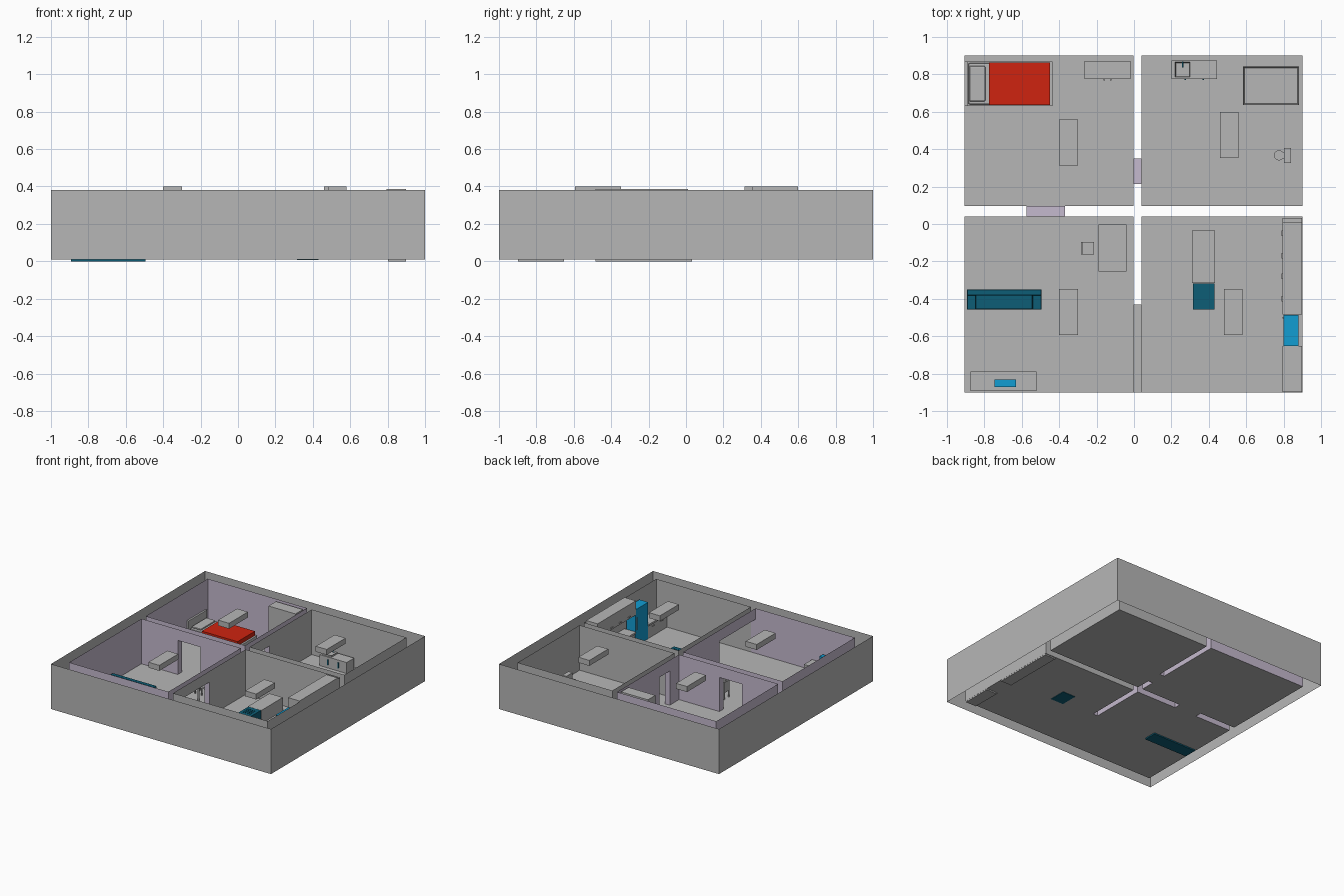
import bpy, bmesh
from mathutils import Vector

cube = bpy.data.objects.get("Cube")
if cube:
    bpy.data.objects.remove(cube, do_unlink=True)


def material(name, rgb):
    m = bpy.data.materials.new(name)
    m.use_nodes = True
    m.diffuse_color = (*rgb, 1)
    m.node_tree.nodes["Principled BSDF"].inputs["Base Color"].default_value = (*rgb, 1)
    return m


GREY = material("plain grey", (0.47, 0.47, 0.47))
LILAC = material("lilac paint", (0.56, 0.49, 0.62))
RED = material("blanket red", (0.62, 0.017, 0.005))
BLUE = material("bright blue", (0.006, 0.34, 0.65))
TEAL = material("dark teal", (0.004, 0.11, 0.18))

FLOOR, TOP, HEAD = 0.01, 0.38, 0.29


def finish(name, bm, mat):
    mesh = bpy.data.meshes.new(name)
    bm.to_mesh(mesh)
    bm.free()
    mesh.materials.append(mat)
    ob = bpy.data.objects.new(name, mesh)
    bpy.context.collection.objects.link(ob)
    return ob


def box(name, x, y, z, mat=GREY, bevel=0):
    bm = bmesh.new()
    bmesh.ops.create_cube(bm, size=1)
    for v in bm.verts:
        v.co = Vector([a[0] + (c + 0.5) * (a[1] - a[0]) for a, c in zip((x, y, z), v.co)])
    ob = finish(name, bm, mat)
    if bevel:
        mod = ob.modifiers.new("soft edge", "BEVEL")
        mod.width, mod.segments = bevel, 2
    return ob


def cylinder(name, centre, r, z, mat=GREY, r_top=None):
    bm = bmesh.new()
    bmesh.ops.create_cone(bm, cap_ends=True, segments=20, radius1=r,
                          radius2=r if r_top is None else r_top, depth=z[1] - z[0])
    bmesh.ops.translate(bm, verts=bm.verts, vec=(*centre, (z[0] + z[1]) / 2))
    return finish(name, bm, mat)


def basin(name, x, y, z, rim, depth, mat=GREY):
    # box with an inset, sunken top
    ob = box(name, x, y, z, mat)
    bm = bmesh.new()
    bm.from_mesh(ob.data)
    bm.normal_update()
    top = [f for f in bm.faces if f.normal.z > 0.9]
    bmesh.ops.inset_region(bm, faces=top, thickness=rim)
    bmesh.ops.translate(bm, verts=top[0].verts, vec=(0, 0, -depth))
    bm.to_mesh(ob.data)
    bm.free()
    return ob


def add_quad(bm, pts):
    bm.faces.new([bm.verts.new(p) for p in pts])


def add_wall(bm, a, b, z0=FLOOR, z1=TOP):
    add_quad(bm, [(*a, z0), (*b, z0), (*b, z1), (*a, z1)])


def room(name, x, y, mat, openings=()):
    # floor and inward-facing wall sheets; openings are (side, start, end)
    bm = bmesh.new()
    add_quad(bm, [(x[0], y[0], FLOOR), (x[1], y[0], FLOOR), (x[1], y[1], FLOOR), (x[0], y[1], FLOOR)])
    finish(name + "_floor", bm, GREY)
    bm = bmesh.new()
    for side in "NESW":
        along_x = side in "NS"
        fixed = {"N": y[1], "S": y[0], "E": x[1], "W": x[0]}[side]
        lo, hi = x if along_x else y
        spans, start = [], lo
        for s, a, b in sorted(openings):
            if s == side:
                spans += [(start, a, FLOOR), (a, b, HEAD)]
                start = b
        spans.append((start, hi, FLOOR))
        for a, b, z0 in spans:
            if b - a < 0.001:
                continue
            p, q = ((a, fixed), (b, fixed)) if along_x else ((fixed, a), (fixed, b))
            if side in "SE":
                p, q = q, p
            add_wall(bm, p, q, z0)
    finish(name + "_walls", bm, mat)


def passage(name, x, y, through_x, mat):
    # threshold, lintel underside and two jambs
    for part, z, m in (("threshold", FLOOR, GREY), ("lintel", HEAD, mat)):
        bm = bmesh.new()
        add_quad(bm, [(x[0], y[0], z), (x[1], y[0], z), (x[1], y[1], z), (x[0], y[1], z)])
        finish(name + "_" + part, bm, m)
    bm = bmesh.new()
    for i in (0, 1):
        if through_x:
            add_wall(bm, (x[0], y[i]), (x[1], y[i]), FLOOR, HEAD)
        else:
            add_wall(bm, (x[i], y[0]), (x[i], y[1]), FLOOR, HEAD)
    finish(name + "_jambs", bm, LILAC)


# Building shell, open above and below
bm = bmesh.new()
corners = [(-1, -1), (1, -1), (1, 1), (-1, 1)]
for a, b in zip(corners, corners[1:] + corners[:1]):
    add_wall(bm, a, b)
finish("outer_wall", bm, GREY)

WEST, EAST = (-0.905, -0.003), (0.04, 0.9)
SOUTH, NORTH = (-0.9, 0.04), (0.095, 0.9)
GAP_X, GAP_Y = (WEST[1], EAST[0]), (SOUTH[1], NORTH[0])
wide, bath, hall = (-0.9, -0.43), (0.215, 0.35), (-0.575, -0.37)
room("bedroom", WEST, NORTH, LILAC, [("E", *bath), ("S", *hall)])
room("bathroom", EAST, NORTH, GREY, [("W", *bath)])
room("living_room", WEST, SOUTH, LILAC, [("E", *wide), ("N", *hall)])
room("kitchen", EAST, SOUTH, GREY, [("W", *wide)])
passage("wide_opening", GAP_X, wide, True, GREY)
passage("bathroom_door", GAP_X, bath, True, LILAC)
passage("bedroom_door", hall, GAP_Y, False, LILAC)

# Hanging ceiling panels
for x, y in ((-0.35, 0.435), (0.51, 0.475), (-0.35, -0.47), (0.53, -0.47)):
    box("ceiling_panel", (x - 0.05, x + 0.05), (y - 0.123, y + 0.123), (0.355, 0.4))

# Bed
box("bed_frame", (-0.9, -0.435), (0.63, 0.87), (FLOOR, 0.05))
box("headboard", (-0.905, -0.89), (0.63, 0.87), (FLOOR, 0.14))
box("mattress", (-0.885, -0.455), (0.64, 0.86), (0.05, 0.075), bevel=0.006)
box("pillow", (-0.88, -0.795), (0.655, 0.845), (0.075, 0.09), bevel=0.007)
box("blanket", (-0.775, -0.45), (0.637, 0.863), (0.045, 0.085), RED)

# Wardrobe
box("wardrobe", (-0.265, -0.02), (0.775, 0.872), (FLOOR, 0.375))
for x in (-0.16, -0.125):
    box("wardrobe_handle", (x - 0.004, x + 0.004), (0.768, 0.775), (0.17, 0.22))

# Bathroom
box("vanity", (0.2, 0.445), (0.775, 0.873), (FLOOR, 0.1))
basin("wash_basin", (0.22, 0.3), (0.785, 0.865), (0.1, 0.113), 0.006, 0.01)
box("tap_post", (0.257, 0.265), (0.86, 0.868), (0.1, 0.14), TEAL)
box("tap_spout", (0.257, 0.265), (0.838, 0.868), (0.134, 0.14), TEAL)
for x in (0.275, 0.37):
    box("vanity_handle", (x - 0.004, x + 0.004), (0.769, 0.775), (0.035, 0.08), TEAL)
basin("bathtub", (0.583, 0.882), (0.637, 0.842), (FLOOR, 0.12), 0.012, 0.085)
cylinder("toilet_bowl", (0.775, 0.367), 0.018, (FLOOR, 0.065), r_top=0.027)
box("toilet_seat_base", (0.775, 0.805), (0.35, 0.384), (FLOOR, 0.06))
box("toilet_tank", (0.802, 0.84), (0.327, 0.407), (FLOOR, 0.105))

# Sofa
box("sofa_base", (-0.893, -0.495), (-0.458, -0.35), (0, 0.035), TEAL)
box("sofa_seat", (-0.85, -0.543), (-0.456, -0.38), (0.035, 0.05), TEAL, 0.006)
box("sofa_back", (-0.893, -0.495), (-0.382, -0.35), (0.03, 0.088), TEAL, 0.006)
for x in (-0.893, -0.543):
    box("sofa_arm", (x, x + 0.048), (-0.458, -0.35), (0.03, 0.068), TEAL, 0.006)

# Media stand
box("media_stand", (-0.875, -0.52), (-0.893, -0.788), (FLOOR, 0.1))
box("screen_unit", (-0.745, -0.63), (-0.872, -0.832), (0.1, 0.18), BLUE)


def legs(name, x, y, top, w):
    for lx in (x[0], x[1] - w):
        for ly in (y[0], y[1] - w):
            box(name, (lx, lx + w), (ly, ly + w), (FLOOR, top))


# Desk and chair
box("desk_top", (-0.19, -0.04), (-0.255, -0.003), (0.12, 0.135))
legs("desk_leg", (-0.19, -0.04), (-0.255, -0.003), 0.12, 0.012)
box("chair_seat", (-0.283, -0.215), (-0.163, -0.095), (0.065, 0.077))
box("chair_back", (-0.283, -0.275), (-0.163, -0.095), (0.077, 0.15))
legs("chair_leg", (-0.283, -0.215), (-0.163, -0.095), 0.065, 0.008)

# Dining counter with a tufted seat block at its end
box("dining_counter", (0.31, 0.433), (-0.315, -0.035), (FLOOR, 0.12))
box("tufted_seat", (0.315, 0.43), (-0.458, -0.317), (0.006, 0.12), TEAL)
for i in range(4):
    for j in range(4):
        cylinder("seat_button", (0.342 + 0.02 * i, -0.418 + 0.02 * j), 0.004, (0.12, 0.125), TEAL)

# Kitchen cabinets and fridge along the east wall
box("upper_cabinet", (0.795, 0.899), (-0.485, 0.012), (0.27, 0.387))
for y in ((-0.485, 0.033), (-0.897, -0.652)):
    box("lower_cabinet", (0.802, 0.899), y, (0, 0.115))
    box("countertop", (0.793, 0.899), y, (0.115, 0.13))
for y in (-0.4, -0.28, -0.17, -0.05, -0.72, -0.83):
    box("cabinet_handle", (0.796, 0.802), (y - 0.015, y + 0.015), (0.09, 0.096))
for y in (-0.4, -0.28, -0.17, -0.05):
    box("upper_handle", (0.789, 0.795), (y - 0.015, y + 0.015), (0.285, 0.291))
box("fridge", (0.8, 0.88), (-0.652, -0.487), (FLOOR, 0.31), BLUE)
box("fridge_handle", (0.793, 0.8), (-0.505, -0.498), (0.14, 0.24), GREY)
